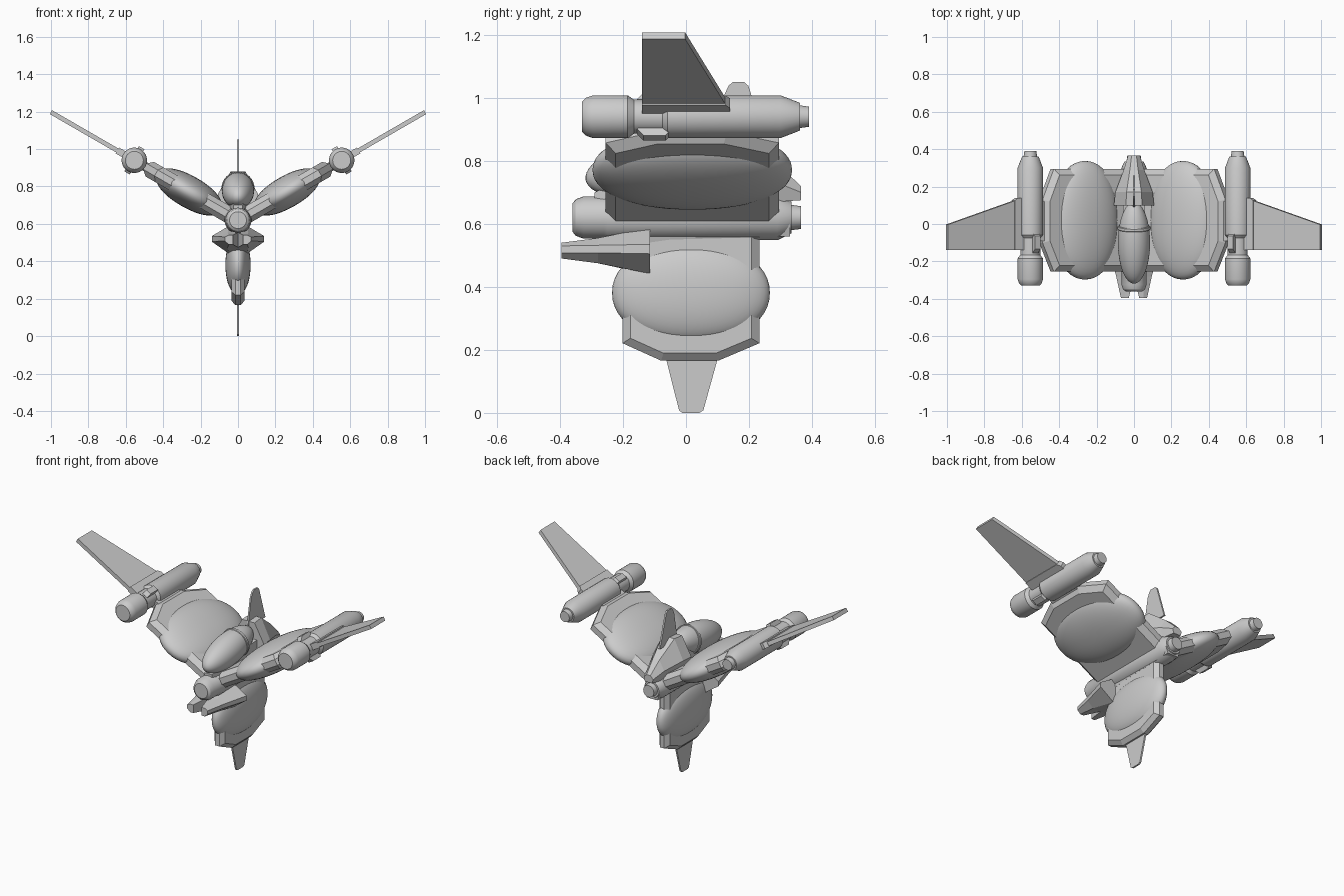
import bpy, bmesh, math
from mathutils import Matrix, Vector

if "Cube" in bpy.data.objects:
    bpy.data.objects.remove(bpy.data.objects["Cube"])

HUB = Vector((0, 0, 0.62))


def make(name, bm, mat=Matrix(), smooth=None):
    bm.transform(mat)
    bmesh.ops.recalc_face_normals(bm, faces=bm.faces)
    me = bpy.data.meshes.new(name)
    bm.to_mesh(me)
    bm.free()
    ob = bpy.data.objects.new(name, me)
    bpy.context.collection.objects.link(ob)
    if smooth:
        bpy.ops.object.select_all(action='DESELECT')
        ob.select_set(True)
        bpy.context.view_layer.objects.active = ob
        bpy.ops.object.shade_smooth_by_angle(angle=math.radians(smooth))
    return ob


def loft(rings, bm=None):
    """Skin a list of equal-sized point rings and cap both ends."""
    bm = bm or bmesh.new()
    vs = [[bm.verts.new(p) for p in r] for r in rings]
    n = len(vs[0])
    for a, b in zip(vs, vs[1:]):
        for i in range(n):
            bm.faces.new((a[i], a[(i + 1) % n], b[(i + 1) % n], b[i]))
    bm.faces.new(vs[0][::-1])
    bm.faces.new(vs[-1])
    return bm


def turned(name, profile, mat, n=32):
    """Lathe (y, radius) pairs around the y axis."""
    rings = [[(r * math.cos(2 * math.pi * i / n), y, r * math.sin(2 * math.pi * i / n))
              for i in range(n)] for y, r in profile]
    return make(name, loft(rings), mat, 30)


def egg(name, mid, size, mat, power=1.0):
    """Smooth ellipsoid, squarer when power is below 1."""
    bm = bmesh.new()
    bmesh.ops.create_uvsphere(bm, u_segments=48, v_segments=24, radius=1)
    for v in bm.verts:
        v.co = Vector([m + s * math.copysign(abs(c) ** power, c)
                       for m, s, c in zip(mid, size, v.co)])
    return make(name, bm, mat, 60)


def slab(name, outline, half, mat, inset=None, edge=None):
    """Flat (u, y) outline thickened along v, optionally with bevelled rims."""
    if inset is None:
        layers = [(outline, -half), (outline, half)]
    else:
        layers = [(inset, -half), (outline, -edge), (outline, edge), (inset, half)]
    return make(name, loft([[(u, y, v) for u, y in o] for o, v in layers]), mat)


# Three arms spread 120 degrees apart around the hub; the lower one is smaller
for label, deg, k in (("right", 30, 1.0), ("left", 150, 1.0), ("lower", 270, 0.79)):
    turn = Matrix.Translation(HUB) @ Matrix.Rotation(-math.radians(deg), 4, 'Y')
    arm = turn @ Matrix.Scale(k, 4)
    # wing plate with bevelled rim and cut corners
    outer = [(0, -.255), (.505, -.255), (.575, -.10), (.575, .13), (.505, .295), (0, .295)]
    inner = [(0, -.223), (.485, -.223), (.545, -.09), (.545, .12), (.485, .263), (0, .263)]
    slab(label + "_wing_plate", outer, .045, arm, inner, .018)
    # rounded wing tank
    egg(label + "_wing_bulge", (.302, .02, 0), (.198, .317, .085), arm, .93)
    if label == "lower":
        slab("lower_fin", [(.45, -.063), (.45, .10), (.612, .055), (.62, .042),
                           (.62, -.012), (.612, -.022)], .005, turn)
        continue
    # wing tip engine pod
    pod = turn @ Matrix.Translation((.64, 0, 0))
    turned(label + "_pod", [(-.33, .048), (-.318, .06), (-.295, .068), (-.185, .068),
                            (-.165, .054), (-.075, .054), (-.058, .068), (.30, .068),
                            (.362, .044), (.362, .036), (.39, .032)], pod)
    # hexagonal blocks bridging the pod's waist
    for s in (-1, 1):
        block = [(-.155, .04), (-.135, .04), (-.065, .04), (-.045, .04)]
        lo = [[(x, -.155, s * .055), (x, -.135, s * .078), (x, -.065, s * .078),
               (x, -.045, s * .055), (x, -.065, s * .035), (x, -.135, s * .035)]
              for x in (-.017, .017)]
        make(label + "_pod_block", loft(lo), pod)
    # root rail and swept outer panel
    slab(label + "_pod_bridge", [(.55, -.09), (.60, -.09), (.60, .12), (.55, .12)], .025, turn)
    slab(label + "_panel_rail", [(.69, -.14), (.745, -.14), (.745, .125), (.725, .14),
                                 (.69, .14)], .018, turn)
    slab(label + "_outer_panel",
         [(.73, -.14), (1.155, -.14), (1.155, -.003), (.73, .128)], .012, turn,
         None)

# Central engine at the hub
turned("centre_engine", [(-.36, .045), (-.35, .058), (-.325, .067), (-.26, .067),
                         (-.25, .072), (.29, .072), (.335, .05), (.335, .04), (.365, .036)],
       Matrix.Translation(HUB))

# Fairing below the engine
make("engine_fairing", loft([[(-.05, y, .60), (.05, y, .60), (.036, y, z), (-.036, y, z)]
                             for y, z in ((-.12, .54), (-.05, .55), (.33, .56))]))

# Cockpit canopy, nose tipped down, with a frame hoop
tilt = Matrix.Translation((0, -.10, .778)) @ Matrix.Rotation(math.radians(10), 4, 'X')
egg("canopy", (0, 0, 0), (.086, .222, .09), tilt)
turned("canopy_frame", [(.072, .085), (.075, .088), (.088, .087), (.091, .084)], tilt, 48)

# Neck joining the cockpit to the engine
make("cockpit_neck", loft([[(-w, y, .64), (w, y, .64), (w, y, z), (-w, y, z)]
                           for y, w, z in ((-.29, .025, .70), (-.2, .05, .74),
                                           (.15, .06, .78), (.30, .04, .70))]))

# Faceted rear body
make("rear_body", loft([[(-w * .4, y, t), (w * .4, y, t), (w, y, m), (w * .75, y, b),
                         (-w * .75, y, b), (-w, y, m)]
                        for y, w, t, m, b in ((.10, .107, .875, .76, .68),
                                              (.17, .10, .88, .76, .68),
                                              (.29, .055, .79, .73, .67),
                                              (.365, .032, .72, .70, .675))]))

# Dorsal fin
slab("dorsal_fin", [(.84 - .62, .09), (.39, .122), (.418, .135), (.43, .148),
                    (.43, .185), (.418, .198), (.39, .207), (.22, .26)], .005,
     Matrix.Translation(HUB) @ Matrix.Rotation(-math.pi / 2, 4, 'Y'))

# Twin forward prongs under the nose
for s, side in ((1, "right"), (-1, "left")):
    make(side + "_prong", loft([
        [(0, -.115, .59), (s * .05, -.115, .588), (s * .14, -.115, .535),
         (s * .14, -.115, .505), (s * .05, -.115, .442), (0, -.115, .44)],
        [(0, -.28, .555), (s * .055, -.28, .555), (s * .095, -.28, .532),
         (s * .095, -.28, .508), (s * .055, -.28, .475), (0, -.28, .475)],
        [(s * .028, -.395, .54), (s * .05, -.395, .54), (s * .07, -.395, .53),
         (s * .07, -.395, .508), (s * .05, -.395, .49), (s * .028, -.395, .49)]]))
